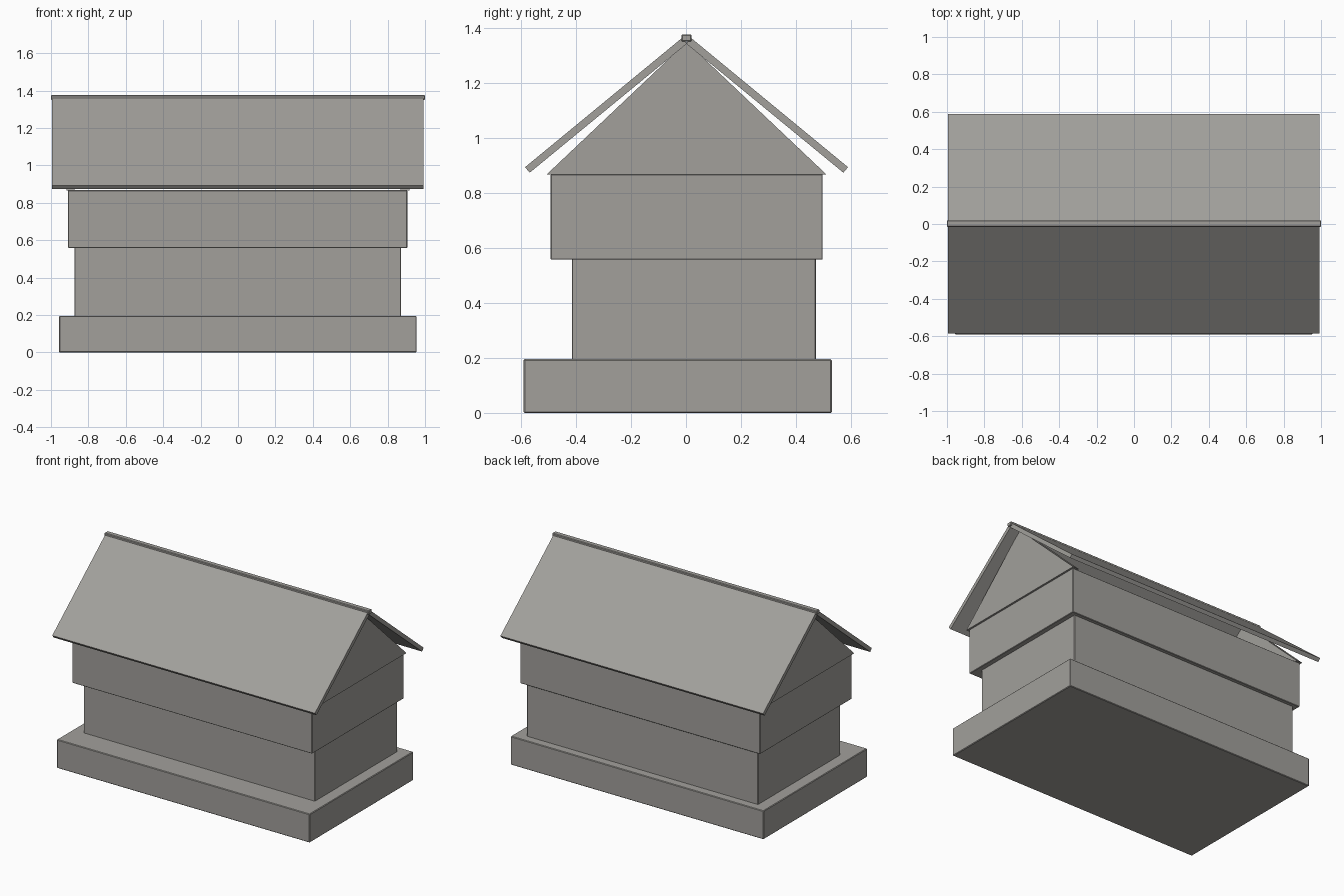
import bpy
import bmesh

cube = bpy.data.objects.get("Cube")
if cube:
    bpy.data.objects.remove(cube, do_unlink=True)

stone = bpy.data.materials.new("warm_grey")
stone.use_nodes = True
colour = (0.36, 0.35, 0.33, 1)
stone.diffuse_color = colour
stone.node_tree.nodes["Principled BSDF"].inputs["Base Color"].default_value = colour


def extrude_profile(name, profile, x0, x1, bevel=0.0):
    """Sweep a closed (y, z) profile along x from x0 to x1."""
    bm = bmesh.new()
    face = bm.faces.new([bm.verts.new((x0, y, z)) for y, z in profile])
    swept = bmesh.ops.extrude_face_region(bm, geom=[face])
    verts = [g for g in swept["geom"] if isinstance(g, bmesh.types.BMVert)]
    bmesh.ops.translate(bm, verts=verts, vec=(x1 - x0, 0, 0))
    bmesh.ops.recalc_face_normals(bm, faces=bm.faces)
    mesh = bpy.data.meshes.new(name)
    bm.to_mesh(mesh)
    bm.free()
    mesh.materials.append(stone)
    obj = bpy.data.objects.new(name, mesh)
    bpy.context.collection.objects.link(obj)
    if bevel:
        mod = obj.modifiers.new("soft_edges", "BEVEL")
        mod.width = bevel
        mod.segments = 1
    return obj


def box(name, x, y, z, bevel=0.003):
    profile = [(y[0], z[0]), (y[1], z[0]), (y[1], z[1]), (y[0], z[1])]
    return extrude_profile(name, profile, x[0], x[1], bevel)


# Stacked body
box("foundation", (-0.957, 0.955), (-0.59, 0.53), (0, 0.195), 0.004)
box("lower_walls", (-0.875, 0.872), (-0.415, 0.472), (0.19, 0.56))
box("upper_walls", (-0.908, 0.905), (-0.492, 0.497), (0.557, 0.867))

# Thick gable plates at both ends
gable = [(-0.507, 0.866), (0.511, 0.866), (0.002, 1.348)]
extrude_profile("right_gable", gable, -0.917, -0.873)
extrude_profile("left_gable", gable, 0.87, 0.916)

# Sloping roof panels, mirrored about the ridge
slope = [(0.587, 0.893), (0.010, 1.368), (0, 1.341), (0.570, 0.873)]
for name, side in (("front_roof_panel", -1), ("back_roof_panel", 1)):
    panel = [(0.002 + side * y, z) for y, z in slope]
    extrude_profile(name, panel, -0.995, 0.991)

# Ridge cap
box("ridge_cap", (-1, 1), (-0.016, 0.02), (1.349, 1.376), 0.004)
